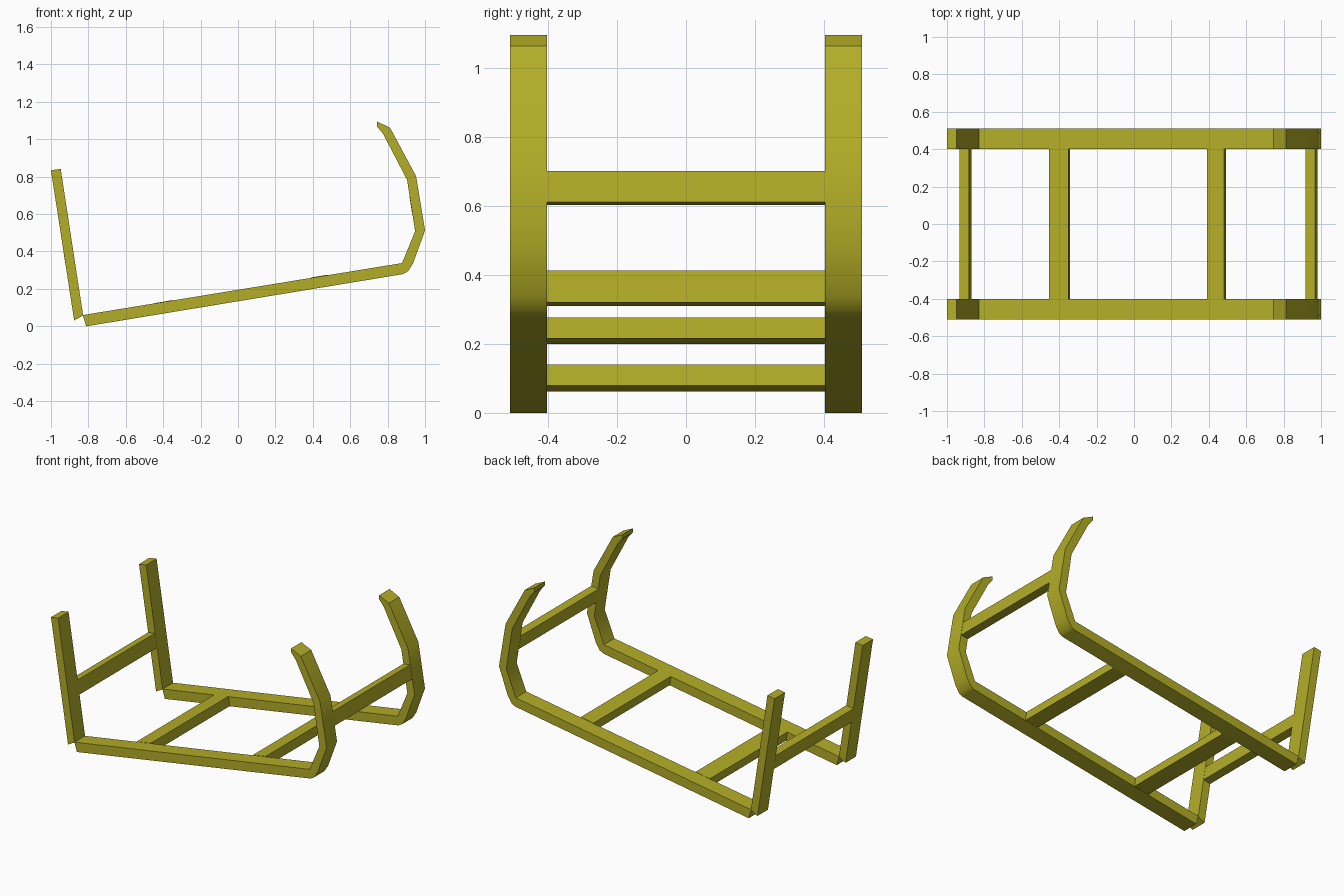
import bpy, bmesh, math

if "Cube" in bpy.data.objects:
    bpy.data.objects.remove(bpy.data.objects["Cube"])

mat = bpy.data.materials.new("olive_paint")
mat.diffuse_color = (0.45, 0.42, 0.02, 1)
mat.use_nodes = True
mat.node_tree.nodes["Principled BSDF"].inputs["Base Color"].default_value = mat.diffuse_color


def prism(name, profile, y0, y1, mirror=False, smooth=False):
    """Extrude an XZ outline from y0 to y1."""
    bm = bmesh.new()
    face = bm.faces.new([bm.verts.new((x, y0, z)) for x, z in profile])
    ext = bmesh.ops.extrude_face_region(bm, geom=[face])
    verts = [g for g in ext["geom"] if isinstance(g, bmesh.types.BMVert)]
    bmesh.ops.translate(bm, verts=verts, vec=(0, y1 - y0, 0))
    bmesh.ops.recalc_face_normals(bm, faces=bm.faces)
    me = bpy.data.meshes.new(name)
    bm.to_mesh(me)
    bm.free()
    me.materials.append(mat)
    ob = bpy.data.objects.new(name, me)
    bpy.context.collection.objects.link(ob)
    if mirror:
        mod = ob.modifiers.new("mirror", 'MIRROR')
        mod.use_axis = (False, True, False)
        mod.use_mirror_merge = False
    if smooth:
        bpy.context.view_layer.objects.active = ob
        ob.select_set(True)
        bpy.ops.object.shade_smooth_by_angle(angle=math.radians(35))
        ob.select_set(False)
    return ob


OUT, INN = -0.51, -0.402

# Leaning end posts
prism("end_post", [(-1.0, 0.834), (-0.948, 0.842), (-0.828, 0.058), (-0.876, 0.032)],
      OUT, INN, mirror=True)

# Long side rails sweeping up into the curved horns
prism("curved_side_rail", [
    (-0.83, 0.06), (-0.812, 0.0), (0.882, 0.279), (0.909, 0.294), (0.936, 0.337),
    (1.0, 0.513), (0.952, 0.803), (0.813, 1.062), (0.742, 1.095), (0.742, 1.07),
    (0.775, 1.03), (0.904, 0.783), (0.947, 0.508), (0.877, 0.338)],
    OUT, INN, mirror=True, smooth=True)

# Crossbars, flush with the posts and rails
bars = {
    "post_crossbar": [(-0.934, 0.403), (-0.883, 0.412), (-0.869, 0.32), (-0.919, 0.31)],
    "floor_crossbar_low": [(-0.455, 0.122), (-0.351, 0.14), (-0.341, 0.079), (-0.445, 0.062)],
    "floor_crossbar_high": [(0.39, 0.261), (0.482, 0.276), (0.491, 0.216), (0.40, 0.2)],
    "horn_crossbar": [(0.917, 0.692), (0.968, 0.7), (0.982, 0.61), (0.931, 0.602)],
}
for name, outline in bars.items():
    prism(name, outline, INN, -INN)
